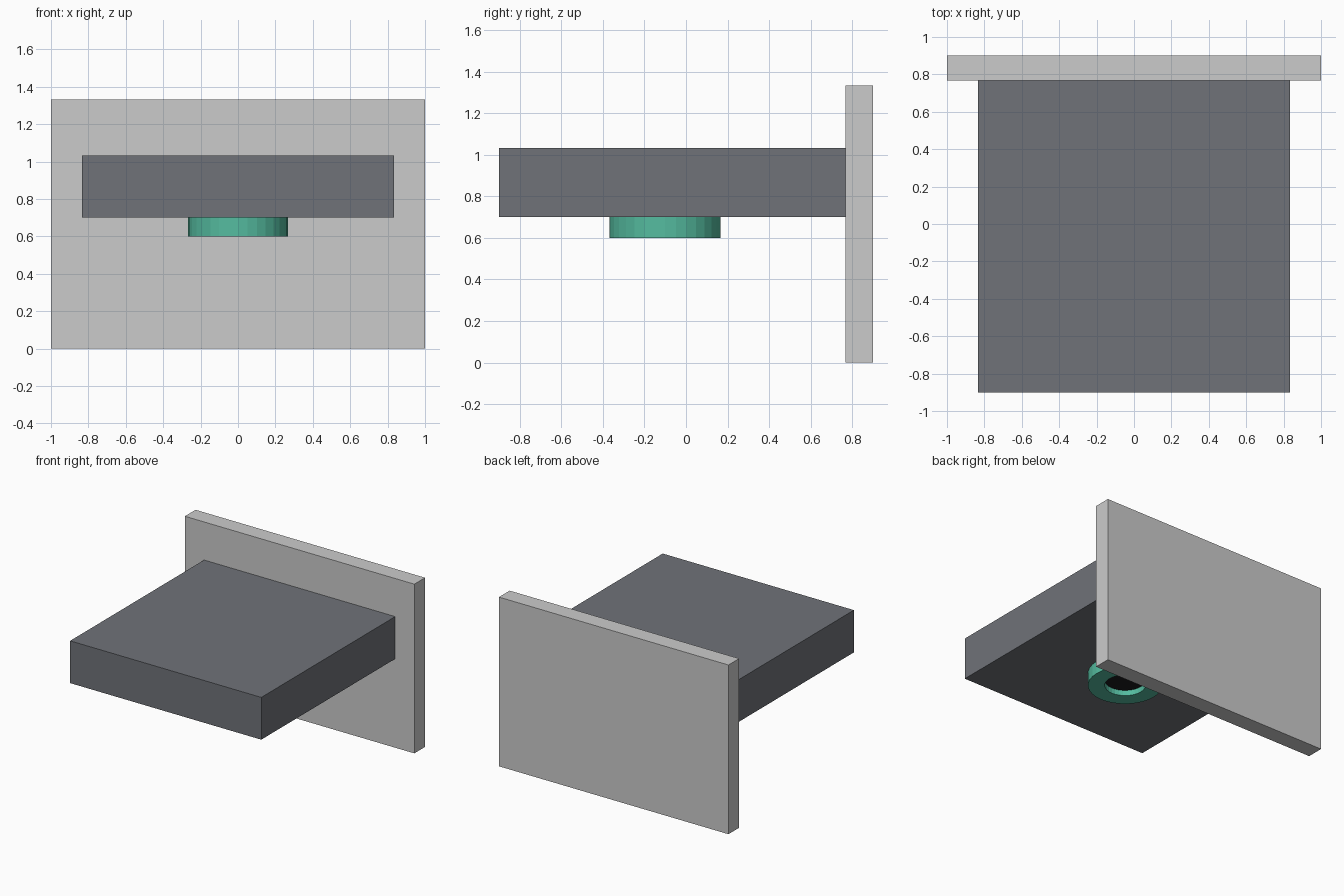
import bpy, bmesh
from math import cos, sin, tau

if "Cube" in bpy.data.objects:
    bpy.data.objects.remove(bpy.data.objects["Cube"])


def material(name, rgb):
    m = bpy.data.materials.new(name)
    m.diffuse_color = (*rgb, 1)
    m.use_nodes = True
    m.node_tree.nodes["Principled BSDF"].inputs["Base Color"].default_value = m.diffuse_color
    return m


def add_object(name, bm, mat=None):
    bmesh.ops.recalc_face_normals(bm, faces=bm.faces)
    me = bpy.data.meshes.new(name)
    bm.to_mesh(me)
    bm.free()
    ob = bpy.data.objects.new(name, me)
    bpy.context.collection.objects.link(ob)
    if mat:
        me.materials.append(mat)
    return ob


def box(name, lo, hi, mat=None):
    bm = bmesh.new()
    bmesh.ops.create_cube(bm, size=1)
    for v in bm.verts:
        v.co = [(a + b) / 2 + c * (b - a) for a, b, c in zip(lo, hi, v.co)]
    return add_object(name, bm, mat)


def lathe(name, profile, centre, mat, sides=32):
    """Closed (radius, z) profile swept around a vertical axis."""
    bm = bmesh.new()
    rings = [[bm.verts.new((centre[0] + r * cos(tau * i / sides),
                            centre[1] + r * sin(tau * i / sides), z))
              for r, z in profile] for i in range(sides)]
    n = len(profile)
    for i in range(sides):
        a, b = rings[i], rings[(i + 1) % sides]
        for j in range(n):
            k = (j + 1) % n
            bm.faces.new((a[j], b[j], b[k], a[k]))
    return add_object(name, bm, mat)


def disc(name, radius, z0, z1, centre, mat, sides=32):
    bm = bmesh.new()
    bmesh.ops.create_cone(bm, cap_ends=True, segments=sides,
                          radius1=radius, radius2=radius, depth=z1 - z0)
    bmesh.ops.translate(bm, verts=bm.verts, vec=(*centre, (z0 + z1) / 2))
    return add_object(name, bm, mat)


slate = material("slate", (0.16, 0.17, 0.19))
teal = material("teal", (0.09, 0.50, 0.35))
black = material("black", (0.01, 0.01, 0.012))

# Upright plate and the slab projecting from it
box("back_plate", (-1, 0.767, 0), (1, 0.9, 1.333))
box("slab", (-0.833, -0.9, 0.7), (0.833, 0.767, 1.033), slate)

# Ring under the slab with a recessed dark centre
centre = (0, -0.1)
lathe("ring", [(0.147, 0.6), (0.267, 0.6), (0.267, 0.7), (0.147, 0.7)], centre, teal)
disc("ring_centre", 0.147, 0.643, 0.7, centre, black)
